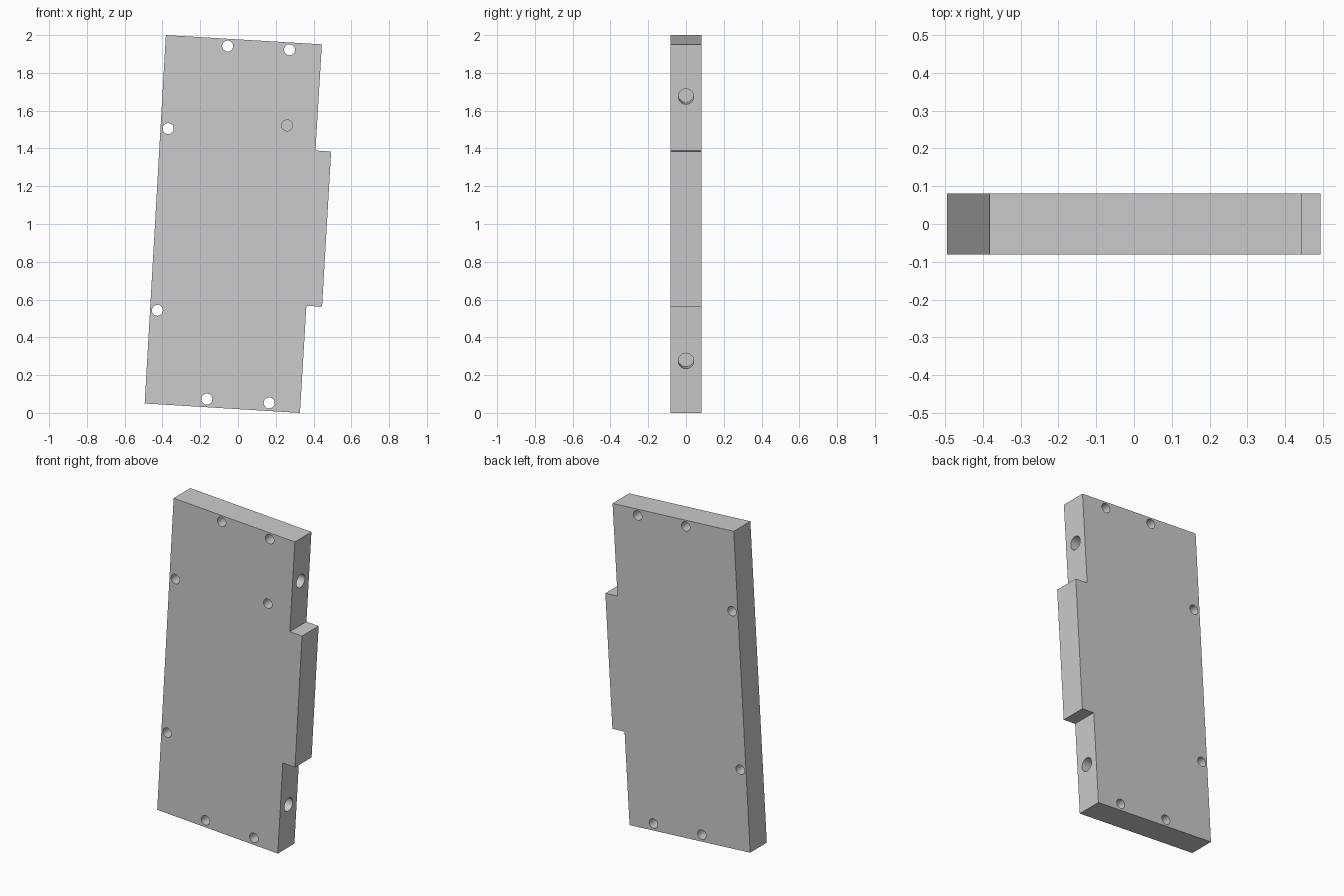
import bpy, bmesh, math
from mathutils import Vector

if "Cube" in bpy.data.objects:
    bpy.data.objects.remove(bpy.data.objects["Cube"])

HALF = 0.081                      # half of plate thickness
TILT = math.radians(3.4)          # lean of the plate in the x-z plane
PROFILE = [(-0.494, 0.05), (0.328, 0), (0.362, 0.567), (0.445, 0.562),
           (0.493, 1.384), (0.410, 1.389), (0.444, 1.951), (-0.382, 2.0)]

# Stepped plate, extruded through y
bm = bmesh.new()
face = bm.faces.new([bm.verts.new((x, -HALF, z)) for x, z in PROFILE])
side = bmesh.ops.extrude_face_region(bm, geom=[face])
bmesh.ops.translate(bm, vec=(0, 2 * HALF, 0),
                    verts=[v for v in side["geom"] if isinstance(v, bmesh.types.BMVert)])
bmesh.ops.recalc_face_normals(bm, faces=bm.faces)
mesh = bpy.data.meshes.new("plate")
bm.to_mesh(mesh)
bm.free()
plate = bpy.data.objects.new("plate", mesh)
bpy.context.collection.objects.link(plate)
cutters = []


def drill(start, direction, depth, radius):
    """Cut a round hole starting at a surface point."""
    d = Vector(direction).normalized()
    a, b = Vector(start) - d * 0.05, Vector(start) + d * depth
    bpy.ops.mesh.primitive_cylinder_add(vertices=32, radius=radius, depth=(b - a).length,
                                        location=(a + b) / 2)
    tool = bpy.context.object
    tool.name = "hole_cutter"
    tool.rotation_mode = 'QUATERNION'
    tool.rotation_quaternion = d.to_track_quat('Z', 'Y')
    tool.hide_render = True
    mod = plate.modifiers.new("hole", 'BOOLEAN')
    mod.operation, mod.solver, mod.object = 'DIFFERENCE', 'EXACT', tool
    cutters.append(tool)


# Through holes along the borders
for x, z in [(-0.055, 1.942), (0.273, 1.922), (-0.37, 1.505),
             (-0.427, 0.543), (-0.165, 0.073), (0.165, 0.053)]:
    drill((x, -HALF, z), (0, 1, 0), 0.25, 0.029)

# Blind hole in the front face
drill((0.26, -HALF, 1.522), (0, 1, 0), 0.09, 0.029)

# Blind holes in the recessed right edges
inward = (-math.cos(TILT), 0, math.sin(TILT))
drill((0.345, 0, 0.275), inward, 0.17, 0.041)
drill((0.428, 0, 1.675), inward, 0.17, 0.041)

# Apply the cuts and clear the cutters
bpy.ops.object.select_all(action='DESELECT')
plate.select_set(True)
bpy.context.view_layer.objects.active = plate
for mod in list(plate.modifiers):
    bpy.ops.object.modifier_apply(modifier=mod.name)
for tool in cutters:
    bpy.data.objects.remove(tool)
bpy.ops.object.shade_smooth_by_angle(angle=math.radians(30))
